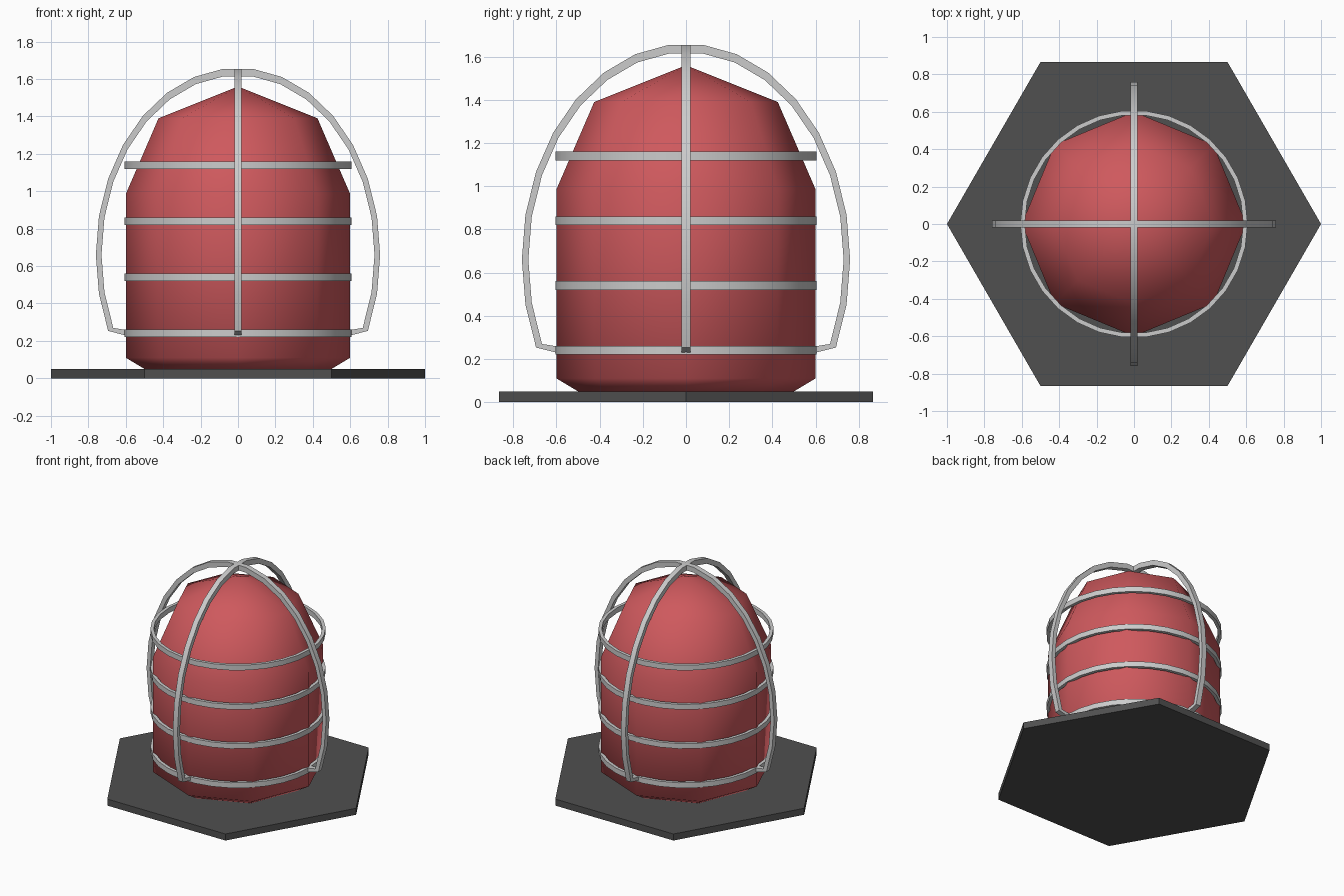
import bpy, bmesh
from math import sin, cos, pi, radians

if "Cube" in bpy.data.objects:
    bpy.data.objects.remove(bpy.data.objects["Cube"])


def finish(name, bm, colour=None, angle=None):
    bmesh.ops.recalc_face_normals(bm, faces=bm.faces)
    me = bpy.data.meshes.new(name)
    bm.to_mesh(me)
    bm.free()
    ob = bpy.data.objects.new(name, me)
    bpy.context.collection.objects.link(ob)
    if colour:
        mat = bpy.data.materials.new(name + "_colour")
        mat.diffuse_color = (*colour, 1)
        mat.use_nodes = True
        mat.node_tree.nodes["Principled BSDF"].inputs["Base Color"].default_value = mat.diffuse_color
        me.materials.append(mat)
    if angle:
        bpy.ops.object.select_all(action='DESELECT')
        ob.select_set(True)
        bpy.context.view_layer.objects.active = ob
        bpy.ops.object.shade_smooth_by_angle(angle=radians(angle))
    return ob


def skin(bm, rows, closed):
    """Join equal-sized loops of points into a tube."""
    rows = [[bm.verts.new(p) for p in row] for row in rows]
    n, m = len(rows), len(rows[0])
    for i in range(n if closed else n - 1):
        a, b = rows[i], rows[(i + 1) % n]
        for j in range(m):
            k = (j + 1) % m
            bm.faces.new((a[j], a[k], b[k], b[j]))
    if not closed:
        bm.faces.new(rows[0])
        bm.faces.new(rows[-1])


# Hexagonal base plate
bm = bmesh.new()
hexagon = [(cos(i * pi / 3), sin(i * pi / 3)) for i in range(6)]
skin(bm, [[(x, y, z) for x, y in hexagon] for z in (0, 0.05)], False)
finish("base_plate", bm, (0.08, 0.08, 0.08))

# Eight-sided lamp dome with a pointed top
bm = bmesh.new()
rings = []
for r, z in ((0.5, 0.05), (0.6, 0.11), (0.6, 0.985), (0.425, 1.39)):
    rings.append([(r * cos(i * pi / 4), r * sin(i * pi / 4), z) for i in range(8)])
skin(bm, rings, False)
bm.faces.ensure_lookup_table()
bmesh.ops.poke(bm, faces=[bm.faces[-1]])
max(bm.verts, key=lambda v: (v.co.z, -v.co.xy.length)).co.z = 1.56
finish("lamp_dome", bm, (0.62, 0.1, 0.11), 75)

# Horizontal guard rings
STEP = radians(12)
for n in range(4):
    z = 0.24 + 0.3 * n
    section = ((0.584, z - 0.02), (0.608, z - 0.02), (0.608, z + 0.02), (0.584, z + 0.02))
    bm = bmesh.new()
    skin(bm, [[(r * cos(i * STEP), r * sin(i * STEP), h) for r, h in section]
              for i in range(30)], True)
    finish(f"guard_ring_{n + 1}", bm, None, 30)

# Arched guard straps, with ends turned in to the lowest ring
outer = [(0.76 * cos(i * STEP), 0.66 + sin(i * STEP)) for i in range(-2, 18)]
inner = [(0.73 * cos(i * STEP), 0.66 + 0.96 * sin(i * STEP)) for i in range(-2, 18)]
outer = [(0.595, 0.228)] + outer + [(-0.595, 0.228)]
inner = [(0.595, 0.258)] + inner + [(-0.595, 0.258)]
for name, turn in (("guard_strap_side", 0), ("guard_strap_front", pi / 2)):
    bm = bmesh.new()
    skin(bm, [[(a, -0.02, b), (a, 0.02, b), (c, 0.02, d), (c, -0.02, d)]
              for (a, b), (c, d) in zip(outer, inner)], False)
    finish(name, bm, None, 30).rotation_euler.z = turn
